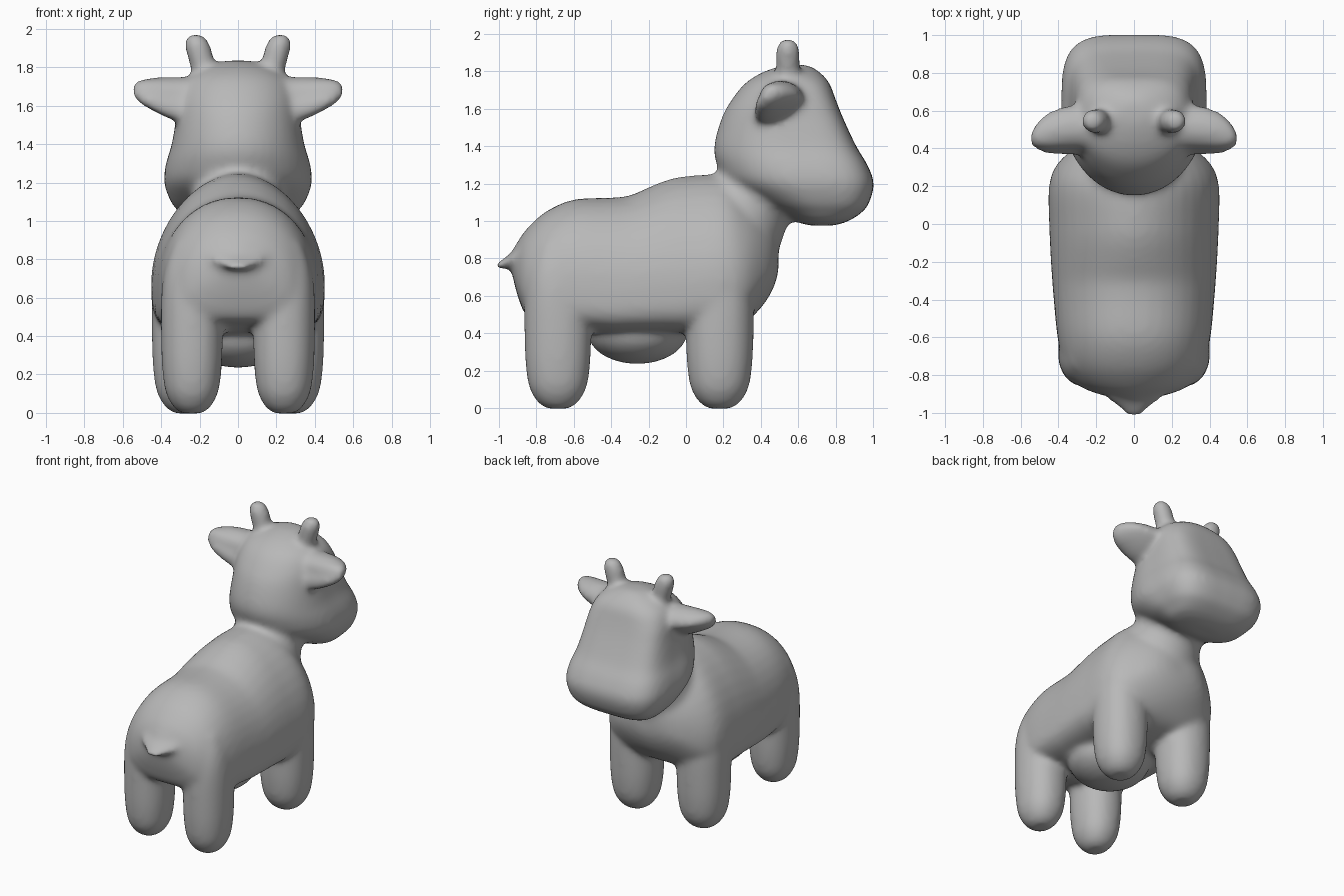
import bpy, bmesh, math
from mathutils import Vector as V

old = bpy.data.objects.get("Cube")
if old:
    bpy.data.objects.remove(old)

SIDES = 40
bm = bmesh.new()


def refine(rows, steps=4):
    """Run a smooth curve through the rows of ring values."""
    out = []
    for i in range(len(rows) - 1):
        p = [rows[max(0, min(len(rows) - 1, i + k))] for k in (-1, 0, 1, 2)]
        for s in range(steps):
            t = s / steps
            out.append([b + t / 2 * (c - a + t * (2 * a - 5 * b + 4 * c - d + t * (3 * (b - c) + d - a)))
                        for a, b, c, d in zip(*p)])
    return out + [rows[-1]]


def ring(centre, side, plus, minus, n_plus=2.0, n_minus=2.0):
    """Rounded section whose two halves may differ in depth and squareness."""
    pts = []
    for i in range(SIDES):
        a = math.tau * i / SIDES
        c, s = math.cos(a), math.sin(a)
        e = 2 / (n_plus if s > 0 else n_minus)
        x = math.copysign(abs(c) ** e, c)
        y = abs(s) ** e
        pts.append(centre + side * x + (plus if s > 0 else minus) * y)
    return pts


def loft(rings):
    loops = [[bm.verts.new(p) for p in r] for r in rings]
    for a, b in zip(loops, loops[1:]):
        for i in range(SIDES):
            j = (i + 1) % SIDES
            bm.faces.new((a[i], a[j], b[j], b[i]))
    bm.faces.new(loops[0])
    bm.faces.new(loops[-1])


def blob(centre, rx, ry, rz):
    made = bmesh.ops.create_uvsphere(bm, u_segments=24, v_segments=16, radius=1)["verts"]
    for v in made:
        v.co = V(centre) + V((v.co.x * rx, v.co.y * ry, v.co.z * rz))


# Trunk, from rump to chest: y, top, bottom, half width, squareness of back and belly
trunk = [(-.93, .84, .72, .06, 2, 2), (-.90, .89, .6, .19, 2, 2.2), (-.85, .96, .49, .3, 2.1, 2.8),
         (-.75, 1.05, .46, .37, 2.15, 3.5), (-.6, 1.115, .42, .405, 2.15, 4), (-.4, 1.125, .4, .425, 2.1, 4),
         (-.3, 1.137, .4, .433, 2.05, 4), (-.2, 1.18, .4, .44, 1.95, 4), (-.1, 1.22, .4, .445, 1.88, 4),
         (0, 1.24, .4, .449, 1.85, 4), (.2, 1.245, .42, .45, 1.85, 3.5), (.32, 1.17, .46, .405, 1.85, 2.8),
         (.42, 1.06, .56, .29, 2, 2), (.475, .98, .66, .18, 2, 2), (.495, .9, .74, .08, 2, 2)]
rings = []
for y, top, low, w, n, belly in refine(trunk):
    mid = low + .32 * (top - low)
    rings.append(ring(V((0, y, mid)), V((w, 0, 0)), V((0, 0, top - mid)), V((0, 0, low - mid)), n, belly))
loft(rings)

# Head, from jaw to crown: z, back, front, half width, squareness of the face
head = [(.975, .66, .79, .12, 2.5), (1.0, .58, .87, .25, 3), (1.05, .48, .945, .31, 3.6),
        (1.1, .38, .98, .35, 3.8), (1.2, .22, 1.005, .385, 3.8), (1.3, .165, .97, .375, 4),
        (1.4, .15, .91, .345, 4.2), (1.55, .19, .84, .32, 4.2), (1.65, .245, .8, .305, 3.8),
        (1.74, .32, .765, .265, 3), (1.8, .42, .71, .175, 2.4), (1.835, .53, .65, .07, 2)]
rings = []
for z, back, front, w, n in refine(head):
    mid = back + .5 * (front - back)
    rings.append(ring(V((0, mid, z)), V((w, 0, 0)), V((0, front - mid, 0)), V((0, back - mid, 0)), n, 2))
loft(rings)

# Neck, leaning forward and spreading into the chest
axis, across = V((0, .6, .8)), V((0, .8, -.6))
loft([ring(V((0, .35, 1.11)) + axis * d, V((r, 0, 0)), across * r, -across * r)
      for d, r in ((-.28, .34), (-.12, .275), (0, .235), (.12, .25), (.25, .25))])

# Udder
blob((0, -.26, .41), .28, .27, .175)

# Tail stub: y, z, half width, half height
loft([ring(V((0, y, z)), V((w, 0, 0)), V((0, h * .5, h)), V((0, -h * .5, -h)))
      for y, z, w, h in refine([(-.82, .86, .22, .1), (-.91, .815, .15, .065),
                                (-.97, .78, .085, .036), (-1.018, .758, .035, .022)])])

# Leg profile from sole to shoulder: height, share of full thickness
leg = [(-.003, .33), (.03, .6), (.1, .84), (.2, .95), (.35, 1), (.6, 1), (.75, .88), (.88, .6)]
# Ear from root to tip: x, y, z, depth, height
ear = [(.2, .51, 1.64, .12, .11), (.29, .515, 1.645, .12, .105), (.37, .51, 1.655, .115, .095),
       (.45, .495, 1.67, .1, .075), (.51, .475, 1.68, .07, .055), (.548, .455, 1.685, .03, .028)]
# Horn from root to tip: x, z, radius
horn = [(.16, 1.7, .066), (.18, 1.8, .068), (.2, 1.87, .069), (.212, 1.92, .066),
        (.22, 1.958, .048), (.222, 1.975, .022)]

for m in (-1, 1):
    # Rear leg and front leg
    for x, y, rx, ry in ((.24, -.685, .16, .178), (.272, .18, .176, .18)):
        loft([ring(V((m * x, y, z)), V((rx * k, 0, 0)), V((0, ry * k, 0)), V((0, -ry * k, 0)), 2.2, 2.2)
              for z, k in refine(leg)])
    # Ear, its lower edge drawn down and back
    loft([ring(V((m * x, y, z)), V((0, d, 0)), V((0, -.05 * d, h)), V((0, -.75 * d, -1.25 * h)))
          for x, y, z, d, h in refine(ear)])
    # Horn
    loft([ring(V((m * x, .545, z)), V((r, 0, 0)), V((0, r * .95, 0)), V((0, -r * .95, 0)))
          for x, z, r in refine(horn)])

bmesh.ops.recalc_face_normals(bm, faces=bm.faces)
mesh = bpy.data.meshes.new("calf_body")
bm.to_mesh(mesh)
bm.free()
calf = bpy.data.objects.new("calf_body", mesh)
bpy.context.collection.objects.link(calf)

# Single plain grey
grey = bpy.data.materials.new("plain_grey")
grey.use_nodes = True
colour = (.48, .48, .48, 1)
grey.diffuse_color = colour
grey.node_tree.nodes["Principled BSDF"].inputs["Base Color"].default_value = colour
mesh.materials.append(grey)

# Fuse the parts into one soft skin
fuse = calf.modifiers.new("fuse", "REMESH")
fuse.mode = "VOXEL"
fuse.voxel_size = .018
fuse.use_smooth_shade = True
soften = calf.modifiers.new("soften", "SMOOTH")
soften.factor = .5
soften.iterations = 14
